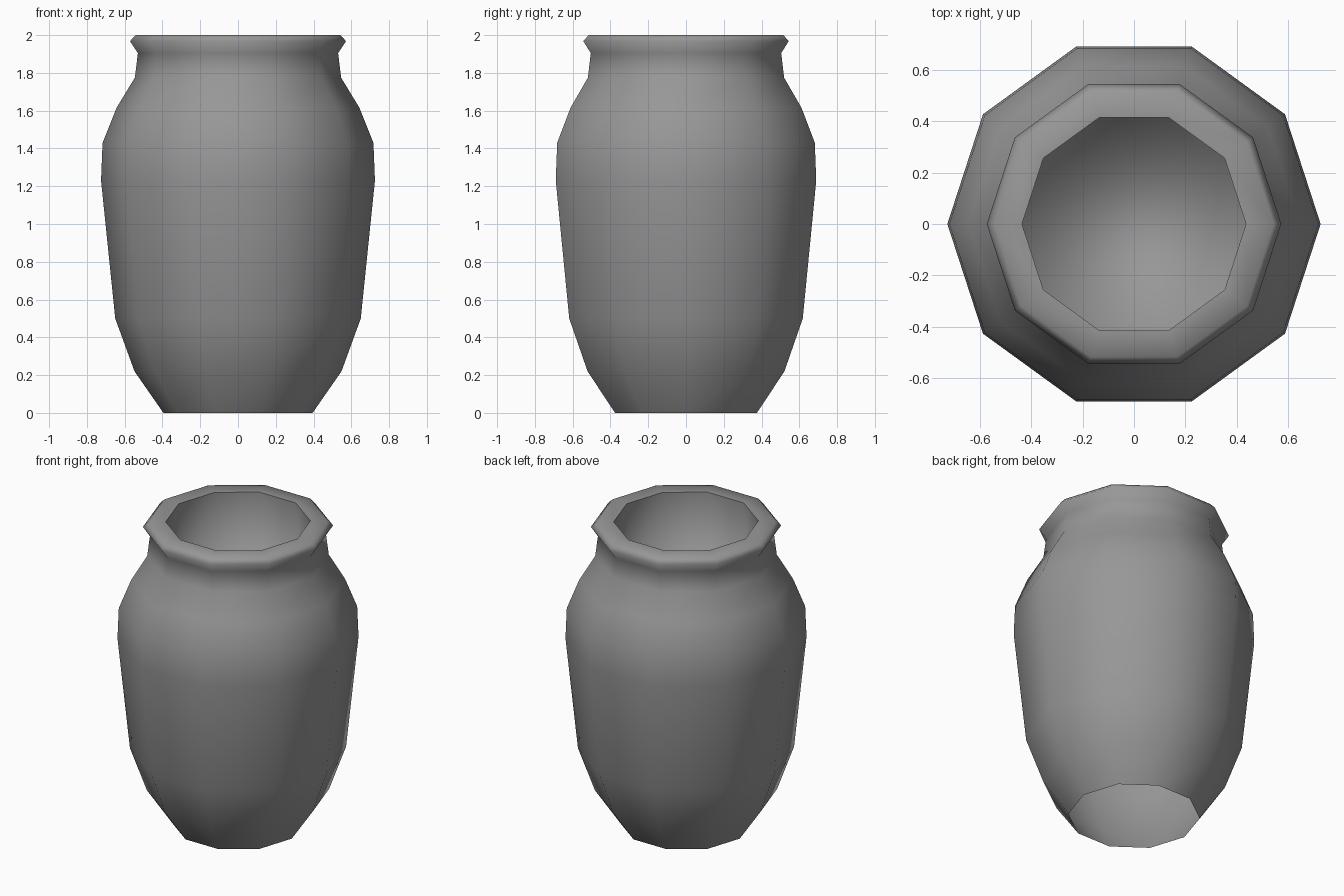
import bpy, bmesh
from math import cos, sin, tau

if "Cube" in bpy.data.objects:
    bpy.data.objects.remove(bpy.data.objects["Cube"])

SIDES = 10
# (radius, height): foot, body, shoulder, neck, rim, then down the inside wall
PROFILE = [(0.395, 0), (0.548, 0.22), (0.65, 0.50), (0.725, 1.23),
           (0.717, 1.43), (0.643, 1.615), (0.546, 1.775), (0.53, 1.905),
           (0.572, 1.968), (0.542, 2.0), (0.435, 2.0), (0.435, 1.5)]
LIP = 10  # sharp inner lip

bm = bmesh.new()
rings = [[bm.verts.new((r * cos(tau * i / SIDES), r * sin(tau * i / SIDES), z))
          for i in range(SIDES)] for r, z in PROFILE]

# walls, wound so that they face outwards; the foot is left open
for low, high in zip(rings, rings[1:]):
    for i in range(SIDES):
        j = (i + 1) % SIDES
        bm.faces.new((low[i], low[j], high[j], high[i]))

# floor of the mouth
bm.faces.new(rings[-1])

# smooth shading with a crisp lip edge
for f in bm.faces:
    f.smooth = True
for i in range(SIDES):
    bm.edges.get((rings[LIP][i], rings[LIP][(i + 1) % SIDES])).smooth = False

mesh = bpy.data.meshes.new("vase")
bm.to_mesh(mesh)
bm.free()

# dark grey clay
clay = bpy.data.materials.new("dark_grey")
clay.diffuse_color = (0.31, 0.31, 0.31, 1)
clay.use_nodes = True
clay.node_tree.nodes["Principled BSDF"].inputs["Base Color"].default_value = clay.diffuse_color
mesh.materials.append(clay)

vase = bpy.data.objects.new("vase", mesh)
bpy.context.collection.objects.link(vase)
